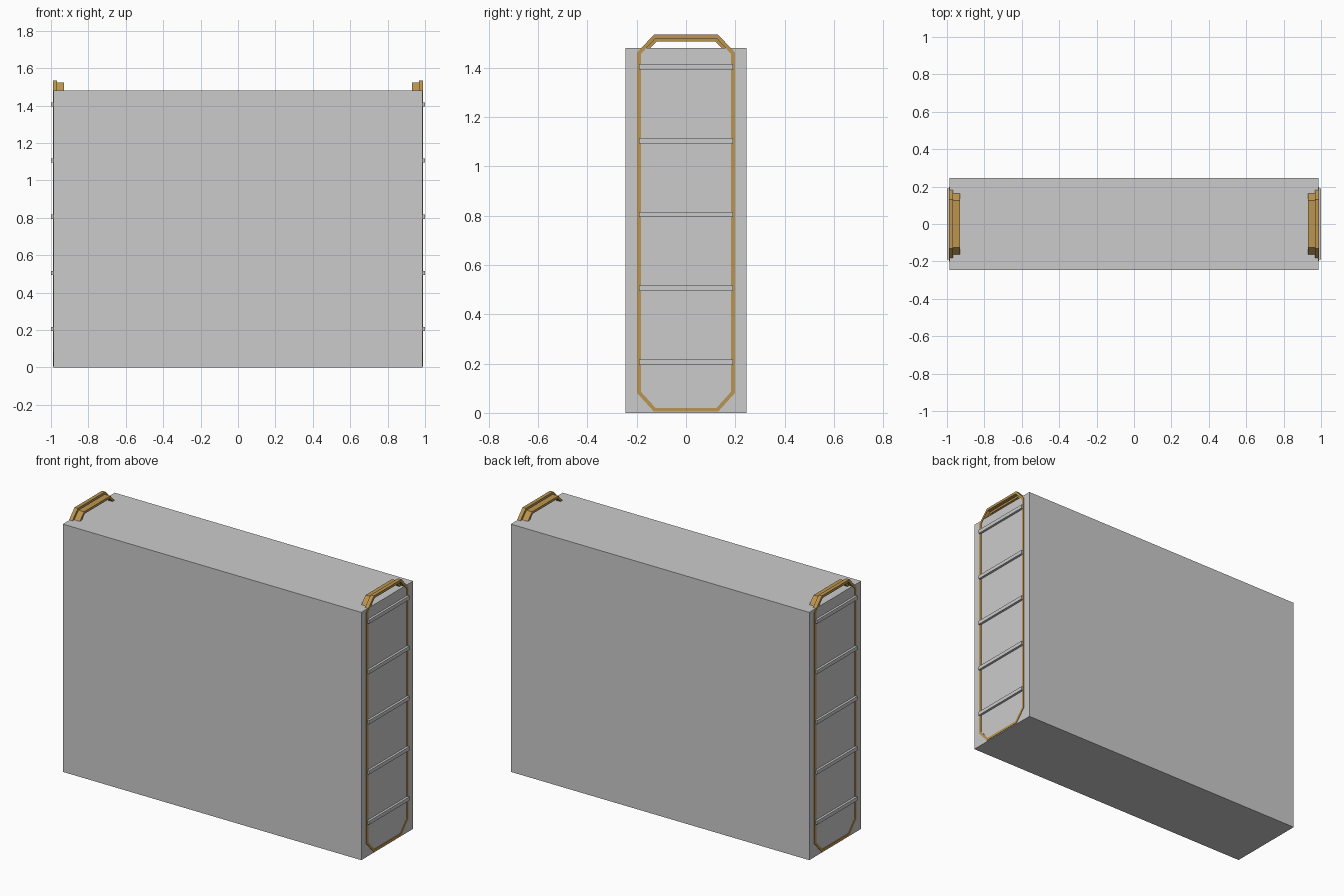
import bpy, bmesh
from mathutils import Vector

if "Cube" in bpy.data.objects:
    bpy.data.objects.remove(bpy.data.objects["Cube"])


def finish(name, bm, mat=None):
    bmesh.ops.recalc_face_normals(bm, faces=bm.faces)
    mesh = bpy.data.meshes.new(name)
    bm.to_mesh(mesh)
    bm.free()
    ob = bpy.data.objects.new(name, mesh)
    bpy.context.collection.objects.link(ob)
    if mat:
        mesh.materials.append(mat)
    return ob


def box(name, lo, hi):
    bm = bmesh.new()
    bmesh.ops.create_cube(bm, size=1)
    lo, hi = Vector(lo), Vector(hi)
    for v in bm.verts:
        v.co = (lo + hi) / 2 + Vector(a * b for a, b in zip(v.co, hi - lo))
    return finish(name, bm)


def mitred_ring(name, path, section, side, mat):
    """Sweep an (x, inset) section round a closed counter-clockwise (y, z) path."""
    bm = bmesh.new()
    n, m = len(path), len(section)
    pts = [Vector(p) for p in path]
    rings = []
    for i, p in enumerate(pts):
        d1 = (p - pts[i - 1]).normalized()
        d2 = (pts[(i + 1) % n] - p).normalized()
        n1, n2 = Vector((-d1.y, d1.x)), Vector((-d2.y, d2.x))
        mitre = (n1 + n2) / (1 + n1.dot(n2))
        ring = []
        for x, inset in section:
            q = p + mitre * inset
            ring.append(bm.verts.new((side * x, q.x, q.y)))
        rings.append(ring)
    for i in range(n):
        a, b = rings[i], rings[(i + 1) % n]
        for j in range(m):
            k = (j + 1) % m
            bm.faces.new((a[j], a[k], b[k], b[j]))
    return finish(name, bm, mat)


brass = bpy.data.materials.new("brass")
brass.diffuse_color = (0.50, 0.30, 0.08, 1)
brass.use_nodes = True
brass.node_tree.nodes["Principled BSDF"].inputs["Base Color"].default_value = brass.diffuse_color

# Main slab
box("body", (-0.986, -0.245, 0), (0.986, 0.245, 1.48))

# Chamfered frame outline and its stepped section
outline = [(-0.13, 0.005), (0.13, 0.005), (0.198, 0.08), (0.198, 1.463),
           (0.13, 1.535), (-0.13, 1.535), (-0.198, 1.463), (-0.198, 0.08)]
section = [(0.989, 0), (0.989, 0.015), (0.967, 0.015), (0.967, 0.027),
           (0.93, 0.027), (0.93, 0.013), (0.967, 0.013), (0.967, 0)]

for side, label in ((-1, "left"), (1, "right")):
    # End frame
    mitred_ring(label + "_frame", outline, section, side, brass)
    # Rungs across the frame
    for i in range(5):
        z = 0.205 + 0.3 * i
        xs = sorted((side * 0.98, side * 1.0))
        box(f"{label}_rung_{i + 1}", (xs[0], -0.19, z - 0.011), (xs[1], 0.19, z + 0.011))
